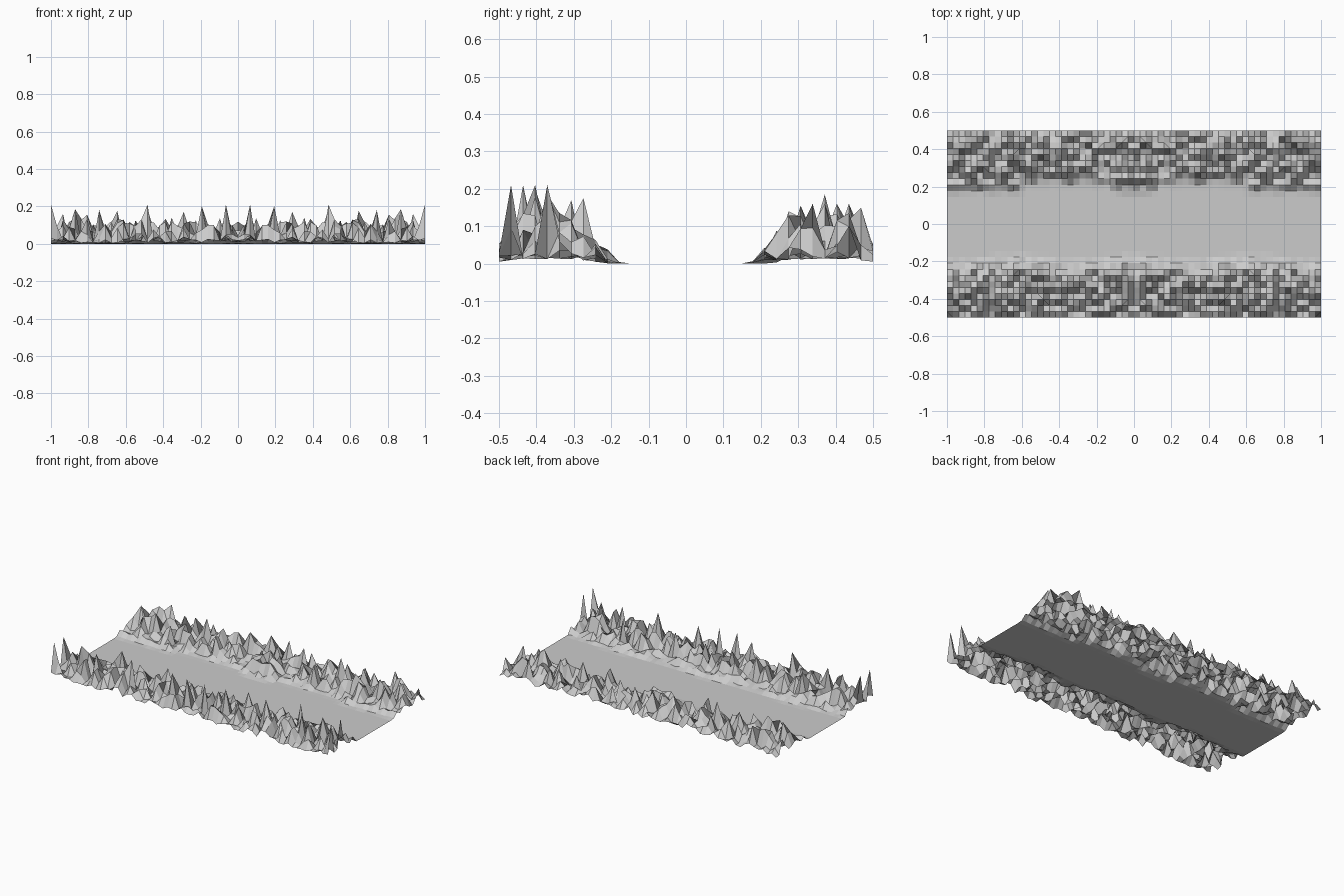
import bpy
import bmesh
import math
import random
from mathutils import Matrix

random.seed(11)
CELLS = 31
STEP = 1 / CELLS

cube = bpy.data.objects.get("Cube")
if cube:
    bpy.data.objects.remove(cube, do_unlink=True)

# Tallest spikes of the half terrain: (x, y, height)
SPIKES = [
    (1.0, -0.47, 0.21), (1.0, -0.37, 0.21), (0.87, -0.37, 0.185),
    (0.74, -0.40, 0.18), (0.48, -0.40, 0.21), (0.06, -0.435, 0.21),
    (0.19, -0.40, 0.20), (0.29, -0.31, 0.17), (0.65, -0.275, 0.175),
    (0.94, 0.34, 0.16), (0.65, 0.37, 0.16), (0.48, 0.37, 0.185),
    (0.19, 0.40, 0.16), (0.06, 0.435, 0.16), (0.80, 0.31, 0.155),
    (0.36, 0.275, 0.14), (0.81, 0.47, 0.15),
]


def smooth(t):
    t = max(0.0, min(1.0, t))
    return t * t * (3 - 2 * t)


def foot_line(x, y):
    """Distance from the centre line at which the slope begins."""
    if y < 0:
        return 0.175 + 0.015 * math.cos(x * 10 + math.pi)
    return 0.16 if x < 0.1 or x > 0.6 else 0.20


def height(x, y):
    """Rugged height: flat valley, rising ridge, low outer rim."""
    inner = smooth((abs(y) - foot_line(x, y)) / 0.13)
    outer = 0.4 + 0.6 * smooth((0.5 - abs(y)) / 0.06)
    rugged = 0.012 + 0.125 * random.random() ** 1.8
    return inner * outer * rugged


def nearest(bm, x, y):
    return min(bm.verts, key=lambda v: (v.co.x - x) ** 2 + (v.co.y - y) ** 2)


# Half of the valley as a square grid
bm = bmesh.new()
bmesh.ops.create_grid(bm, x_segments=CELLS, y_segments=CELLS, size=0.5,
                      matrix=Matrix.Translation((0.5, 0, 0)))
for v in bm.verts:
    v.co.z = height(v.co.x, v.co.y)

# Sharp rock spikes
for x, y, z in SPIKES:
    nearest(bm, x, y).co.z = z

mesh = bpy.data.meshes.new("valley_terrain")
bm.to_mesh(mesh)
bm.free()
terrain = bpy.data.objects.new("valley_terrain", mesh)
bpy.context.collection.objects.link(terrain)

# The other half mirrors across the middle
mirror = terrain.modifiers.new("mirror_halves", "MIRROR")
mirror.use_axis[0] = True
mirror.use_clip = True
mirror.merge_threshold = STEP * 0.01
